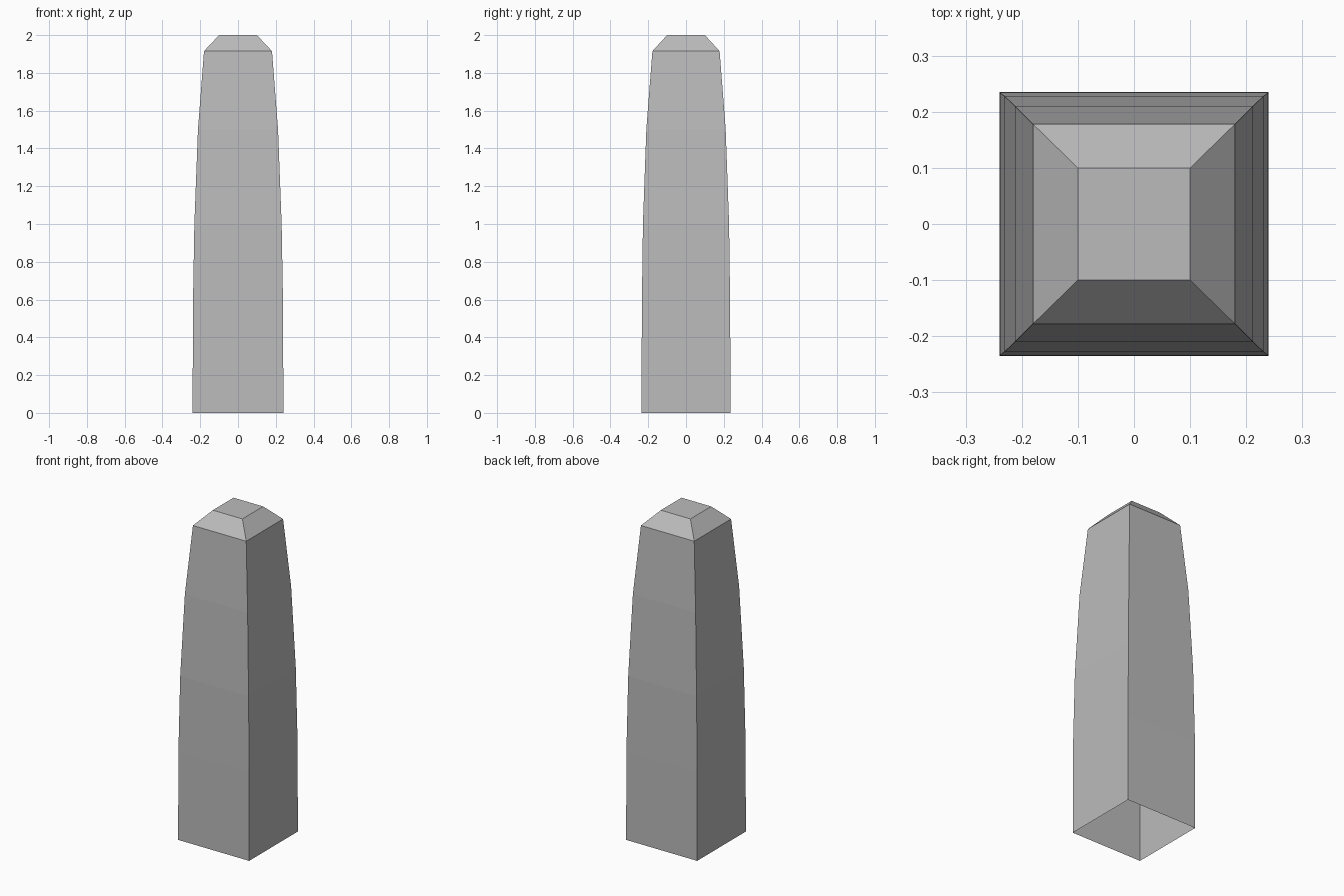
import bpy
import bmesh

cube = bpy.data.objects.get("Cube")
if cube:
    bpy.data.objects.remove(cube, do_unlink=True)

# Plain stone grey
grey = bpy.data.materials.new("stone_grey")
grey.use_nodes = True
colour = (0.5, 0.5, 0.5, 1)
grey.diffuse_color = colour
grey.node_tree.nodes["Principled BSDF"].inputs["Base Color"].default_value = colour

# Half width in x, half width in y, height
PROFILE = [
    (0.24, 0.235, 0),
    (0.239, 0.234, 0.54),
    (0.231, 0.228, 1.0),
    (0.212, 0.21, 1.5),
    (0.18, 0.178, 1.915),
    (0.1, 0.1, 2),
]
CORNERS = [(-1, -1), (1, -1), (1, 1), (-1, 1)]

# Tapering square shaft with a bevelled cap, open underneath
bm = bmesh.new()
rings = [[bm.verts.new((sx * w, sy * d, z)) for sx, sy in CORNERS]
         for w, d, z in PROFILE]
for low, high in zip(rings, rings[1:]):
    for i in range(4):
        j = (i + 1) % 4
        bm.faces.new((low[i], low[j], high[j], high[i]))
bm.faces.new(rings[-1])

mesh = bpy.data.meshes.new("stone_pillar")
bm.to_mesh(mesh)
bm.free()
mesh.materials.append(grey)
pillar = bpy.data.objects.new("stone_pillar", mesh)
bpy.context.collection.objects.link(pillar)
